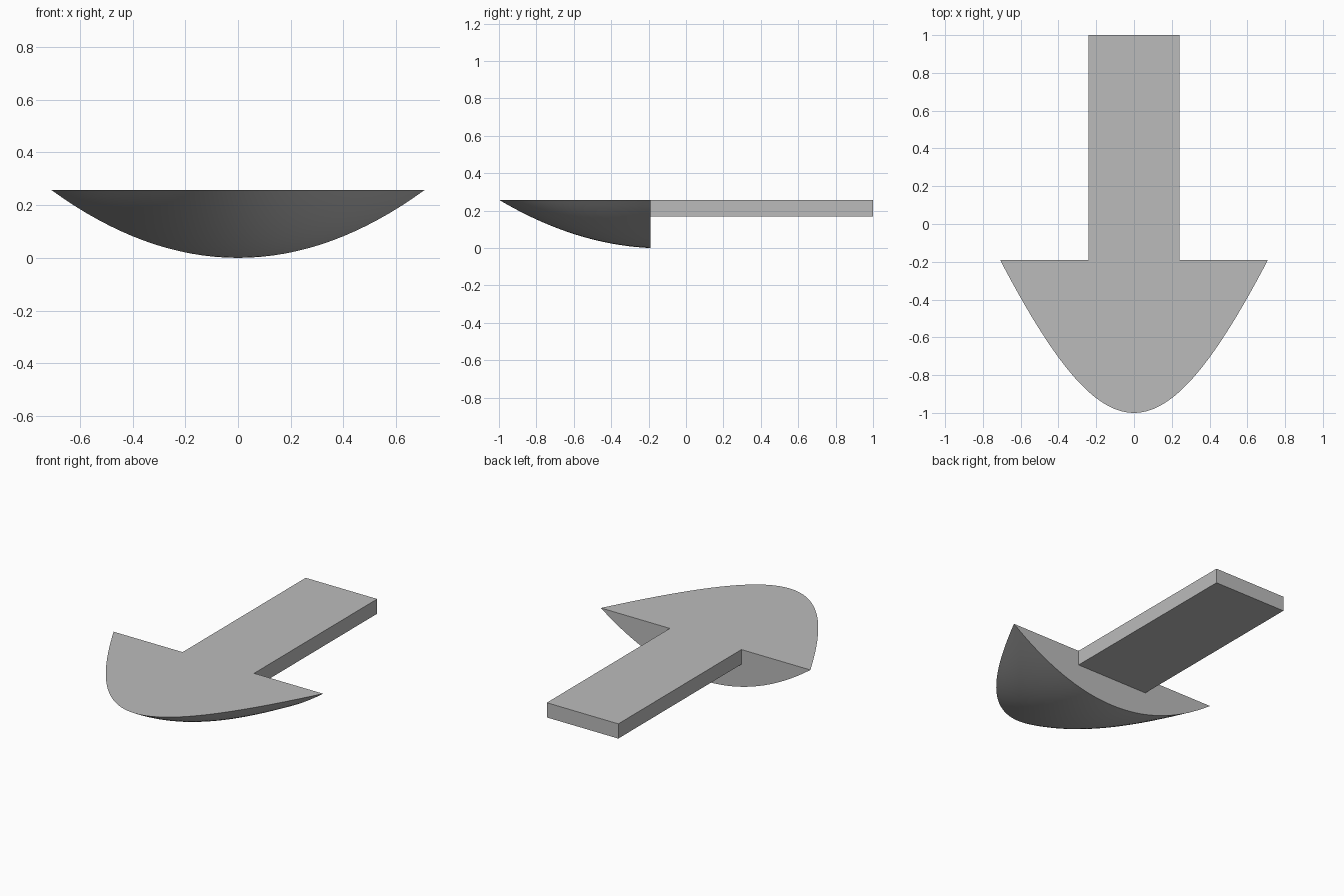
import bpy, bmesh, math

if "Cube" in bpy.data.objects:
    bpy.data.objects.remove(bpy.data.objects["Cube"])

TOP, BACK, HALF = 0.258, -0.19, 0.709   # deck height, rear of head, half width
N, M = 32, 32                           # rows along head, columns across

grey = bpy.data.materials.new("plain grey")
grey.diffuse_color = (0.5, 0.5, 0.5, 1)
grey.use_nodes = True
grey.node_tree.nodes["Principled BSDF"].inputs["Base Color"].default_value = grey.diffuse_color


def make_object(name, bm):
    bmesh.ops.recalc_face_normals(bm, faces=bm.faces[:])
    mesh = bpy.data.meshes.new(name)
    bm.to_mesh(mesh)
    bm.free()
    mesh.materials.append(grey)
    obj = bpy.data.objects.new(name, mesh)
    bpy.context.collection.objects.link(obj)
    return obj


def outline_y(x):
    # rounded tip running into nearly straight flanks
    w = 0.65
    f = lambda v: math.sqrt(1 + (v / w) ** 2) - 1
    return -1 + (1 + BACK) * f(x) / f(HALF)


def keel_z(y):
    # depth of the centre line, deepest at the rear
    s = (BACK - y) / (1 + BACK)
    return TOP * (0.14 * s + 0.86 * s * s)


# Arrow head: flat deck, bowed underside, flat rear wall
bm = bmesh.new()
tip = bm.verts.new((0, -1, TOP))
rows = []
for i in range(1, N + 1):
    half = HALF * i / N
    y = outline_y(half)
    k = keel_z(y)
    us = [-1 + 2 * j / M for j in range(M + 1)]
    rows.append([bm.verts.new((u * half, y, k + (TOP - k) * u * u)) for u in us])
for j in range(M):
    bm.faces.new((tip, rows[0][j], rows[0][j + 1])).smooth = True
    for a, b in zip(rows, rows[1:]):
        bm.faces.new((a[j], b[j], b[j + 1], a[j + 1])).smooth = True
bm.faces.new([tip] + [r[0] for r in rows] + [r[-1] for r in reversed(rows)])
bm.faces.new(rows[-1])
head = make_object("arrow_head", bm)
bpy.context.view_layer.objects.active = head
head.select_set(True)
bpy.ops.object.shade_smooth_by_angle(angle=math.radians(25))

# Straight shaft, open where it meets the head
bm = bmesh.new()
bmesh.ops.create_cube(bm, size=1)
for v in bm.verts:
    v.co = (v.co.x * 0.484, BACK if v.co.y < 0 else 1, TOP if v.co.z > 0 else 0.168)
front = [f for f in bm.faces if all(v.co.y < 0 for v in f.verts)]
bmesh.ops.delete(bm, geom=front, context='FACES_ONLY')
make_object("shaft", bm)
